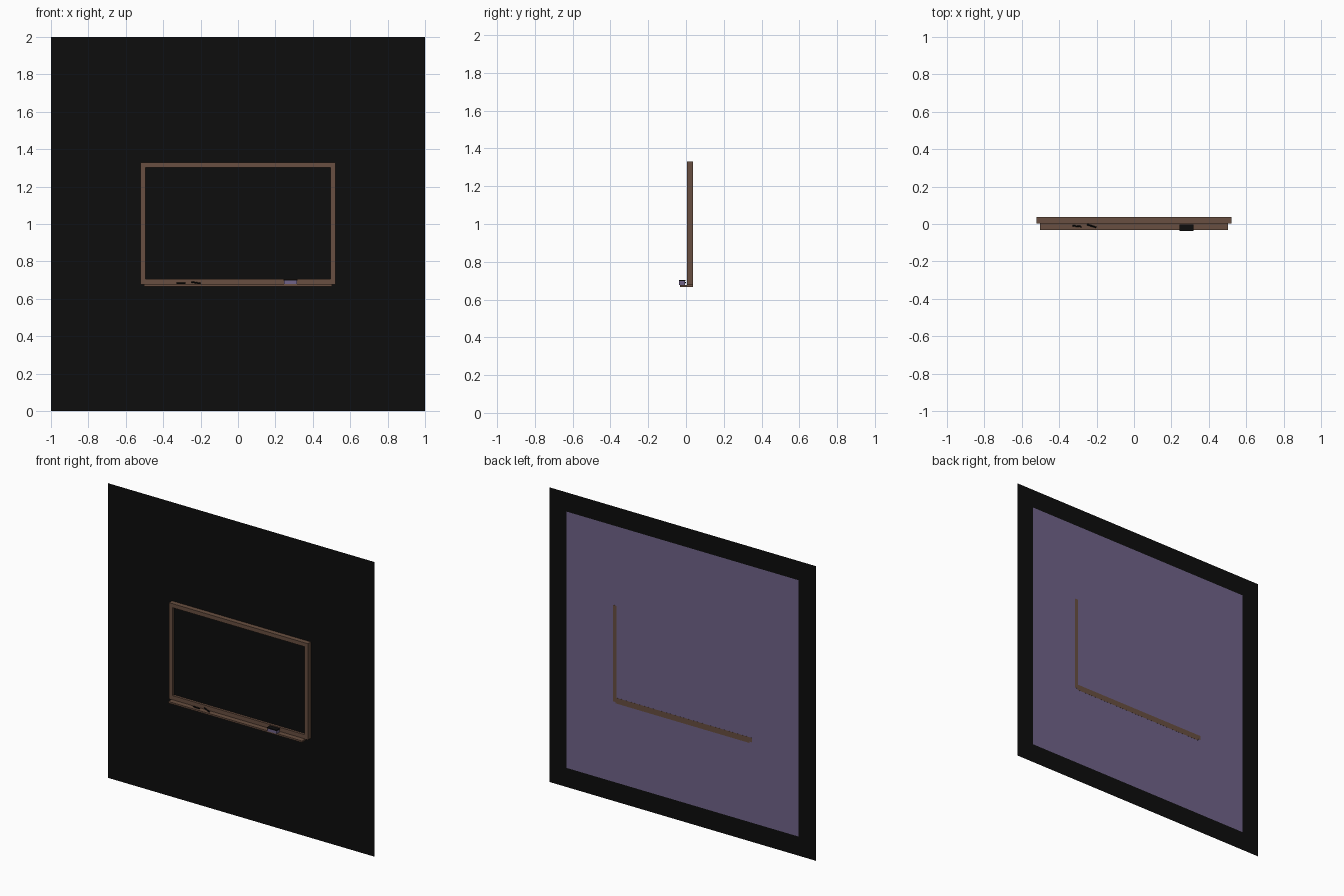
import bpy, math
from mathutils import Vector

if "Cube" in bpy.data.objects:
    bpy.data.objects.remove(bpy.data.objects["Cube"])


def material(name, rgb):
    m = bpy.data.materials.new(name)
    m.diffuse_color = (*rgb, 1)
    m.use_nodes = True
    m.node_tree.nodes["Principled BSDF"].inputs["Base Color"].default_value = m.diffuse_color
    return m


BLACK = material("black", (0.004, 0.004, 0.004))
WOOD = material("brown wood", (0.14, 0.078, 0.052))
PURPLE = material("dull purple", (0.16, 0.125, 0.25))


def box(name, lo, hi, mat):
    """Axis-aligned box between two corners."""
    lo, hi = Vector(lo), Vector(hi)
    bpy.ops.mesh.primitive_cube_add(size=1, location=(lo + hi) / 2)
    o = bpy.context.object
    o.scale = hi - lo
    bpy.ops.object.transform_apply(location=False, rotation=False, scale=True)
    o.name = name
    o.data.materials.append(mat)
    return o


def sheet(name, size, y, mat):
    """Upright flat sheet centred on z = 1."""
    bpy.ops.mesh.primitive_plane_add(size=size, location=(0, y, 1),
                                     rotation=(math.pi / 2, 0, 0))
    o = bpy.context.object
    o.name = name
    o.data.materials.append(mat)


def chalk(name, a, b, radius):
    """Thin round stick between two points."""
    a, b = Vector(a), Vector(b)
    d = b - a
    bpy.ops.mesh.primitive_cylinder_add(vertices=12, radius=radius,
                                        depth=d.length, location=(a + b) / 2,
                                        rotation=d.to_track_quat('Z', 'Y').to_euler())
    o = bpy.context.object
    o.name = name
    o.data.materials.append(BLACK)
    bpy.ops.object.shade_smooth_by_angle()


# Wall backing: black sheet in front, smaller purple sheet behind it
sheet("black_backing", 2.0, 0.0362, BLACK)
sheet("purple_back_panel", 1.74, 0.0369, PURPLE)

# Writing surface, recessed in the frame
box("board", (-0.5, 0.02, 0.69), (0.5, 0.036, 1.31), BLACK)

# Frame bars; the right and bottom ones just show through at the back
F = 0.004
box("frame_left", (-0.522, F, 0.676), (-0.495, 0.0365, 1.33), WOOD)
box("frame_right", (0.495, F, 0.676), (0.522, 0.0375, 1.33), WOOD)
box("frame_top", (-0.495, F, 1.303), (0.495, 0.0365, 1.33), WOOD)
box("frame_bottom", (-0.522, F, 0.676), (0.495, 0.0375, 0.706), WOOD)

# Chalk tray
box("chalk_tray", (-0.502, -0.031, 0.667), (0.502, 0.0375, 0.678), WOOD)

# Eraser: purple felt with a black grip on top
box("eraser_felt", (0.245, -0.036, 0.678), (0.315, -0.004, 0.697), PURPLE)
box("eraser_grip", (0.243, -0.0375, 0.697), (0.317, -0.002, 0.703), BLACK)

# Chalk sticks
chalk("chalk_1", (-0.328, -0.009, 0.682), (-0.28, -0.014, 0.682), 0.004)
chalk("chalk_2", (-0.25, -0.003, 0.69), (-0.202, -0.018, 0.682), 0.004)
